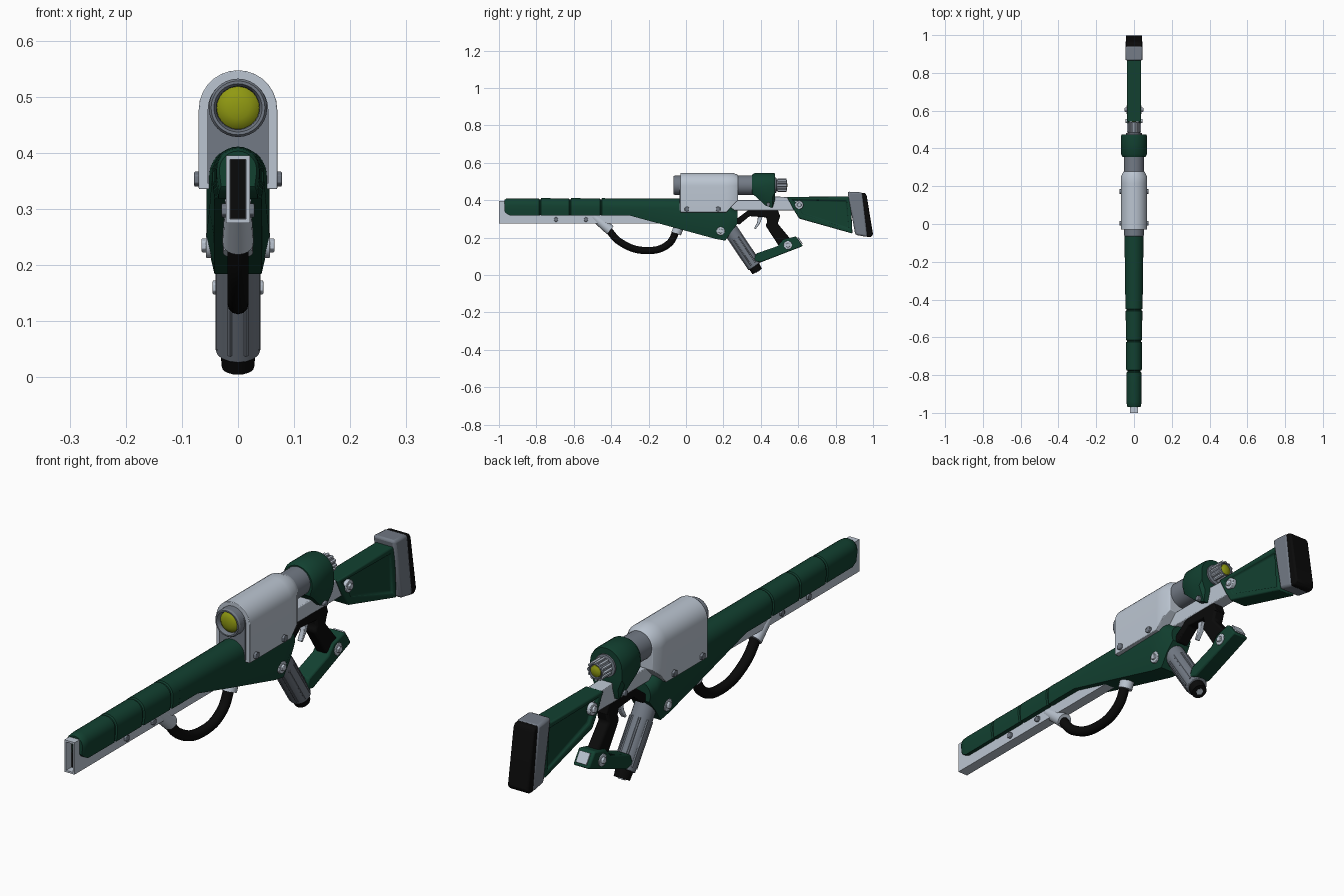
import bpy, bmesh, math
from mathutils import Vector

if "Cube" in bpy.data.objects:
    bpy.data.objects.remove(bpy.data.objects["Cube"])


def material(name, rgb):
    m = bpy.data.materials.new(name)
    m.diffuse_color = (*rgb, 1)
    m.use_nodes = True
    m.node_tree.nodes["Principled BSDF"].inputs["Base Color"].default_value = m.diffuse_color
    return m


LIGHT = material("light grey", (0.50, 0.56, 0.64))
GREY = material("mid grey", (0.17, 0.195, 0.235))
GREEN = material("dark green", (0.006, 0.052, 0.03))
BLACK = material("black", (0.003, 0.003, 0.003))
LENS = material("yellow green", (0.28, 0.32, 0.006))


def finish(name, bm, mats, bevel=0.0, smooth=True):
    bmesh.ops.recalc_face_normals(bm, faces=bm.faces)
    me = bpy.data.meshes.new(name)
    bm.to_mesh(me)
    bm.free()
    for m in mats:
        me.materials.append(m)
    ob = bpy.data.objects.new(name, me)
    bpy.context.collection.objects.link(ob)
    if bevel:
        b = ob.modifiers.new("bevel", 'BEVEL')
        b.width, b.segments, b.limit_method = bevel, 2, 'ANGLE'
        b.angle_limit = math.radians(40)
    if smooth:
        bpy.ops.object.select_all(action='DESELECT')
        bpy.context.view_layer.objects.active = ob
        ob.select_set(True)
        bpy.ops.object.shade_smooth_by_angle(angle=math.radians(32))
    return ob


def prism(name, profile, hw, mat, bevel=0.0, panel=None):
    """Side profile of (y, z) points, extruded to +-hw in x; panel sinks the sides."""
    bm = bmesh.new()
    sides = [[bm.verts.new((s * hw, y, z)) for y, z in profile] for s in (-1, 1)]
    caps = [bm.faces.new(v) for v in sides]
    n = len(profile)
    for i in range(n):
        j = (i + 1) % n
        bm.faces.new((sides[0][i], sides[0][j], sides[1][j], sides[1][i]))
    bmesh.ops.recalc_face_normals(bm, faces=bm.faces)
    if panel:
        for f in caps:
            bmesh.ops.inset_region(bm, faces=[f], thickness=panel[0])
            bmesh.ops.inset_region(bm, faces=[f], thickness=0.006, depth=-panel[1])
    return finish(name, bm, [mat], bevel)


def arch(hw, zb, zt, bhw=None, ch=0.03, n=14):
    """Cross-section with a round top and a narrowed flat bottom."""
    zc = zt - hw
    ch = min(ch, (zc - zb) * 0.8)
    bhw = hw if bhw is None else bhw
    pts = [(-bhw, zb), (bhw, zb), (hw, zb + ch)]
    return pts + [(hw * math.cos(math.pi * i / n), zc + hw * math.sin(math.pi * i / n))
                  for i in range(n + 1)] + [(-hw, zb + ch)]


def circle(r, zc=0.48, n=32):
    return [(r * math.cos(math.tau * i / n), zc + r * math.sin(math.tau * i / n))
            for i in range(n)]


def loft(name, sections, mat, bevel=0.0):
    """Joins (y, outline) cross-sections along y."""
    bm = bmesh.new()
    rings = [[bm.verts.new((x, y, z)) for x, z in pts] for y, pts in sections]
    n = len(rings[0])
    for a, b in zip(rings, rings[1:]):
        for i in range(n):
            j = (i + 1) % n
            bm.faces.new((a[i], a[j], b[j], b[i]))
    bm.faces.new(rings[0])
    bm.faces.new(rings[-1])
    return finish(name, bm, [mat], bevel)


def lathe(name, profile, mat):
    return loft(name, [(y, circle(r)) for y, r in profile], mat)


def rod(name, a, b, r, mat, r2=None, n=20, bevel=0.0):
    """Cylinder or cone between two points."""
    a, b = Vector(a), Vector(b)
    bm = bmesh.new()
    bmesh.ops.create_cone(bm, cap_ends=True, segments=n, radius1=r,
                          radius2=r if r2 is None else r2, depth=(b - a).length)
    bm.transform((b - a).to_track_quat('Z', 'Y').to_matrix().to_4x4())
    bmesh.ops.translate(bm, verts=bm.verts, vec=(a + b) / 2)
    return finish(name, bm, [mat], bevel)


def cross_bolt(name, y, z, r, hw, mat, n=6):
    """Pin through the body with a head on both sides."""
    rod(name, (-hw, y, z), (hw, y, z), r, mat, n=n, bevel=0.002)


# Barrel frame with a sunken black slot in the front end
bm = bmesh.new()
bmesh.ops.create_cube(bm, size=1)
for v in bm.verts:
    v.co = (v.co.x * 0.042, -1.0 if v.co.y < 0 else 0.12, 0.275 if v.co.z < 0 else 0.395)
bmesh.ops.recalc_face_normals(bm, faces=bm.faces)
front = min(bm.faces, key=lambda f: f.calc_center_median().y)
bmesh.ops.inset_region(bm, faces=[front], thickness=0.01)
bmesh.ops.inset_region(bm, faces=[front], thickness=0.0005, depth=-0.03)
front.material_index = 1
finish("barrel_frame", bm, [LIGHT, BLACK], smooth=False)
prism("rear_frame", [(0.1, 0.3), (0.25, 0.345), (0.6, 0.345), (0.6, 0.415),
                     (0.47, 0.42), (0.45, 0.40), (0.1, 0.40)], 0.027, LIGHT, 0.003)

# Handguard with three grooves
secs = [(-0.97, arch(0.033, 0.34, 0.403, 0.03)), (-0.962, arch(0.038, 0.33, 0.408, 0.034)),
        (-0.94, arch(0.039, 0.318, 0.41, 0.035))]
for y, hw in ((-0.78, 0.040), (-0.62, 0.042), (-0.455, 0.044)):
    for dy, d in ((-0.006, 0), (-0.003, 0.005), (0.003, 0.005), (0.006, -0.001)):
        secs.append((y + dy, arch(hw - d, 0.318 + d / 2, 0.41 - d, hw - d - 0.004)))
secs.append((-0.40, arch(0.046, 0.318, 0.41, 0.042)))
loft("handguard", secs, GREEN)

# Receiver body, deepening towards the back
loft("receiver", [(-0.41, arch(0.046, 0.318, 0.41, 0.042)),
                  (-0.30, arch(0.047, 0.318, 0.41, 0.042)),
                  (-0.05, arch(0.051, 0.25, 0.41, 0.043, 0.05)),
                  (0.16, arch(0.056, 0.193, 0.41, 0.042, 0.06)),
                  (0.21, arch(0.056, 0.184, 0.40, 0.042, 0.06)),
                  (0.245, arch(0.054, 0.235, 0.365, 0.044, 0.05)),
                  (0.275, arch(0.045, 0.275, 0.345, 0.04, 0.02))], GREEN)

# Scope housing, its inner plate and tube
loft("scope_housing", [(-0.03, arch(0.07, 0.335, 0.547)), (0.215, arch(0.07, 0.335, 0.547)),
                       (0.25, arch(0.07, 0.372, 0.547)), (0.278, arch(0.056, 0.40, 0.535))],
     LIGHT, 0.002)
loft("housing_inner_plate", [(-0.035, arch(0.054, 0.345, 0.531)),
                             (-0.028, arch(0.054, 0.345, 0.531))], GREY)
lathe("scope_tube", [(-0.03, 0.045), (-0.03, 0.052), (-0.06, 0.052), (-0.066, 0.048),
                     (-0.066, 0.043), (-0.058, 0.039), (-0.045, 0.038)][::-1], GREY)
lathe("scope_rear_tube", [(0.25, 0.053), (0.37, 0.053)], GREY)
lathe("front_lens", [(-0.063, 0.008), (-0.061, 0.02), (-0.057, 0.031), (-0.050, 0.038),
                     (-0.045, 0.038)], LENS)

# Green clamp behind the scope
loft("scope_clamp", [(0.354, arch(0.060, 0.435, 0.537, 0.05)),
                     (0.37, arch(0.069, 0.422, 0.547, 0.055)),
                     (0.425, arch(0.069, 0.372, 0.547, 0.045, 0.06)),
                     (0.462, arch(0.069, 0.358, 0.547, 0.045, 0.06)),
                     (0.475, arch(0.066, 0.40, 0.544, 0.05, 0.04))], GREEN)

# Eyepiece with raised fins and rear lens
lathe("eyepiece", [(0.47, 0.042), (0.482, 0.042), (0.484, 0.030), (0.536, 0.030),
                   (0.54, 0.028), (0.54, 0.025), (0.534, 0.024)], GREY)
lathe("rear_lens", [(0.53, 0.024), (0.536, 0.021), (0.541, 0.012), (0.542, 0.004)], LENS)
for i in range(12):
    a = math.tau * i / 12
    x, z = 0.031 * math.cos(a), 0.48 + 0.031 * math.sin(a)
    rod("eyepiece_fin", (x, 0.488, z), (x, 0.536, z), 0.006, LIGHT, n=6)

# Black trigger strip and hand grip, with trigger
prism("trigger_strip", [(0.255, 0.28), (0.27, 0.30), (0.33, 0.345), (0.49, 0.35),
                        (0.505, 0.31), (0.43, 0.308), (0.34, 0.315), (0.285, 0.27)],
      0.024, BLACK, 0.004)
prism("hand_grip", [(0.425, 0.32), (0.505, 0.32), (0.49, 0.275), (0.565, 0.185),
                    (0.50, 0.15), (0.425, 0.265), (0.435, 0.285)], 0.024, BLACK, 0.008)
prism("trigger", [(0.385, 0.315), (0.41, 0.315), (0.395, 0.275), (0.372, 0.245),
                  (0.364, 0.25), (0.38, 0.28)], 0.009, LIGHT, 0.002)

# Round foregrip and its end cap
rod("foregrip", (0, 0.235, 0.245), (0, 0.368, 0.047), 0.040, GREY, n=16, bevel=0.003)
rod("foregrip_cap", (0, 0.36, 0.055), (0, 0.381, 0.019), 0.032, BLACK, r2=0.029)
rod("foregrip_cap_bolt", (0, 0.37, 0.04), (0, 0.384, 0.017), 0.014, LIGHT, n=6)
for i in range(8):
    a = math.tau * (i + 0.5) / 8
    off = Vector((math.cos(a), 0.83 * math.sin(a), 0.557 * math.sin(a))) * 0.038
    rod("foregrip_rib", off + Vector((0, 0.265, 0.2)), off + Vector((0, 0.36, 0.059)),
        0.005, GREY, n=6)

# Lower brace joining the grips
prism("lower_brace", [(0.36, 0.075), (0.375, 0.115), (0.49, 0.155), (0.52, 0.19),
                      (0.588, 0.207), (0.625, 0.155), (0.40, 0.068)], 0.034, GREEN, 0.006)
prism("brace_end_plate", [(0.596, 0.200), (0.600, 0.203), (0.624, 0.168), (0.620, 0.165)],
      0.022, LIGHT)

# Shoulder stock with sunken sides, butt plate and pad
prism("stock", [(0.54, 0.418), (0.575, 0.35), (0.605, 0.302), (0.89, 0.222),
                (0.88, 0.42)], 0.037, GREEN, 0.005, panel=(0.028, 0.010))
prism("butt_plate", [(0.863, 0.446), (0.944, 0.442), (0.973, 0.203), (0.905, 0.215)],
      0.046, GREY, 0.010)
prism("butt_pad", [(0.935, 0.441), (0.958, 0.438), (0.966, 0.425), (1.0, 0.217),
                   (0.988, 0.203), (0.965, 0.203)], 0.043, BLACK, 0.006)

# Hose with its two collars
cu = bpy.data.curves.new("hose", 'CURVE')
cu.dimensions, cu.bevel_depth, cu.bevel_resolution = '3D', 0.019, 4
sp = cu.splines.new('BEZIER')
path = [(-0.43, 0.262), (-0.35, 0.175), (-0.205, 0.131), (-0.095, 0.165), (-0.045, 0.25)]
sp.bezier_points.add(len(path) - 1)
for p, (y, z) in zip(sp.bezier_points, path):
    p.co = (0, y, z)
    p.handle_left_type = p.handle_right_type = 'AUTO'
cu.materials.append(BLACK)
hose = bpy.data.objects.new("hose", cu)
bpy.context.collection.objects.link(hose)
rod("hose_front_collar", (0, -0.495, 0.315), (0, -0.405, 0.240), 0.023, LIGHT, r2=0.028)
rod("hose_rear_collar", (0, -0.035, 0.265), (0, -0.052, 0.222), 0.027, LIGHT)

# Bolts on both sides
for y, z, hw in ((0.185, 0.235, 0.057), (0.605, 0.375, 0.041), (0.545, 0.16, 0.037)):
    cross_bolt("bolt_washer", y, z, 0.023, hw, LIGHT, 16)
    cross_bolt("bolt_head", y, z, 0.013, hw + 0.008, LIGHT)
for y in (0.005, 0.172):
    cross_bolt("housing_bolt", y, 0.353, 0.014, 0.078, GREY)
cross_bolt("clamp_bolt", 0.44, 0.377, 0.012, 0.060, GREY)
for y in (-0.695, -0.535):
    cross_bolt("frame_bolt", y, 0.297, 0.013, 0.029, GREY)
